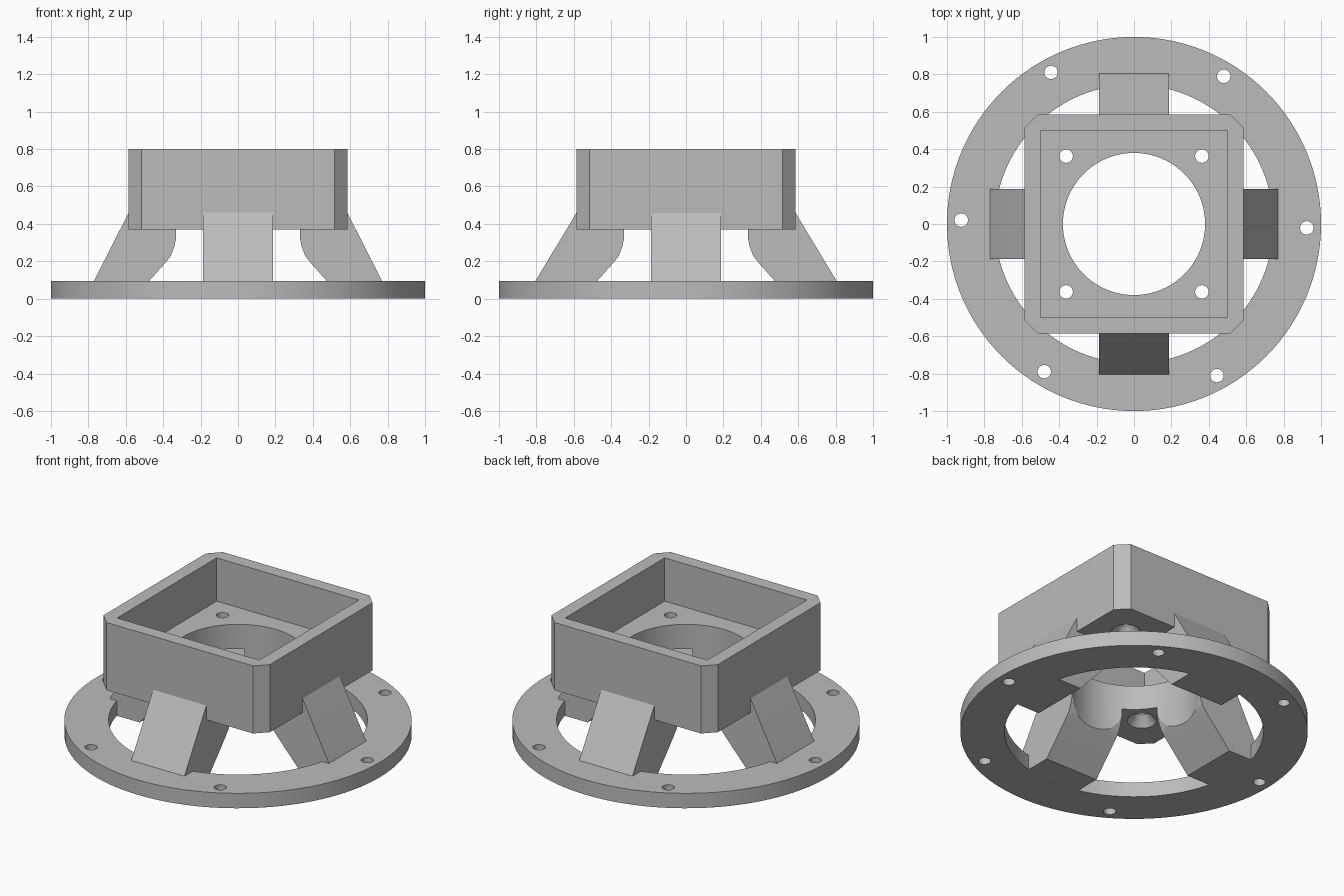
import bpy, bmesh, math

if "Cube" in bpy.data.objects:
    bpy.data.objects.remove(bpy.data.objects["Cube"], do_unlink=True)

grey = bpy.data.materials.new("plain_grey")
grey.use_nodes = True
grey.diffuse_color = (0.5, 0.5, 0.5, 1)
grey.node_tree.nodes["Principled BSDF"].inputs["Base Color"].default_value = (0.5, 0.5, 0.5, 1)


def finish(name, bm):
    """Turn a bmesh into a grey object."""
    bmesh.ops.recalc_face_normals(bm, faces=bm.faces)
    mesh = bpy.data.meshes.new(name)
    bm.to_mesh(mesh)
    bm.free()
    mesh.materials.append(grey)
    obj = bpy.data.objects.new(name, mesh)
    bpy.context.collection.objects.link(obj)
    return obj


def prism(name, points, vector):
    """Extrude a flat outline of 3D points along a vector."""
    bm = bmesh.new()
    face = bm.faces.new([bm.verts.new(p) for p in points])
    top = bmesh.ops.extrude_face_region(bm, geom=[face])["geom"]
    bmesh.ops.translate(bm, vec=vector, verts=[v for v in top if isinstance(v, bmesh.types.BMVert)])
    return finish(name, bm)


def lathe(name, profile, x=0, y=0, steps=96, ring=False):
    """Revolve (radius, height) points; solid with caps, or a closed ring."""
    bm = bmesh.new()
    turns = [2 * math.pi * i / steps for i in range(steps)]
    loops = [[bm.verts.new((x + r * math.cos(a), y + r * math.sin(a), z)) for a in turns]
             for r, z in profile]
    pairs = list(zip(loops, loops[1:]))
    if ring:
        pairs.append((loops[-1], loops[0]))
    else:
        bm.faces.new(loops[0])
        bm.faces.new(loops[-1])
    for a, b in pairs:
        for i in range(steps):
            j = (i + 1) % steps
            bm.faces.new((a[i], a[j], b[j], b[i]))
    return finish(name, bm)


def activate(obj):
    bpy.ops.object.select_all(action='DESELECT')
    obj.select_set(True)
    bpy.context.view_layer.objects.active = obj


def cut(obj, cutters):
    """Subtract each cutter, then discard it."""
    for c in cutters:
        mod = obj.modifiers.new("cut", 'BOOLEAN')
        mod.operation, mod.solver, mod.object = 'DIFFERENCE', 'EXACT', c
        activate(obj)
        bpy.ops.object.modifier_apply(modifier=mod.name)
        bpy.data.objects.remove(c, do_unlink=True)


def smooth(obj):
    activate(obj)
    bpy.ops.object.shade_smooth_by_angle(angle=math.radians(25))


FLANGE_TOP, BOX_BOTTOM, FLOOR, BOX_TOP = 0.095, 0.37, 0.525, 0.8
BORE, HOLE = 0.38, 0.036

# Base flange with six bolt holes
flange = lathe("base_flange", [(0.745, 0), (1, 0), (1, FLANGE_TOP), (0.745, FLANGE_TOP)],
               steps=128, ring=True)
holes = []
for i in range(6):
    a = math.radians(60 * i - 1.3)
    holes.append(lathe("hole_cutter", [(HOLE, -0.1), (HOLE, 0.2)],
                       0.924 * math.cos(a), 0.924 * math.sin(a), 32))
cut(flange, holes)
smooth(flange)

# Square housing with chamfered corners
h, c = 0.585, 0.515
outline = [(h, -c), (h, c), (c, h), (-c, h), (-h, c), (-h, -c), (-c, -h), (c, -h)]
housing = prism("square_housing", [(x, y, BOX_BOTTOM) for x, y in outline],
                (0, 0, BOX_TOP - BOX_BOTTOM))

# Open cavity, central bore and four countersunk screw holes
w = 0.5
cutters = [prism("cavity_cutter", [(x, y, FLOOR) for x, y in ((w, -w), (w, w), (-w, w), (-w, -w))],
                 (0, 0, 0.5)),
           lathe("bore_cutter", [(BORE, 0.2), (BORE, 0.7)])]
for sx in (-1, 1):
    for sy in (-1, 1):
        cutters.append(lathe("screw_cutter",
                             [(0.085, 0.3), (0.085, BOX_BOTTOM), (HOLE, 0.43), (HOLE, 0.65)],
                             sx * 0.363, sy * 0.363, 32))
cut(housing, cutters)
smooth(housing)

# Four sloping legs, hollowed on the inside to follow the bore
for name, turn, foot in (("left_leg", 0, 0.77), ("back_leg", 90, 0.805),
                         ("right_leg", 180, 0.77), ("front_leg", 270, 0.805)):
    side = [(foot, 0.0005), (foot, FLANGE_TOP), (0.582, 0.465), (0.56, 0.5), (0.31, 0.5),
            (0.33, 0.33), (0.34, 0.28), (0.36, 0.228), (0.39, 0.19), (0.475, 0.095),
            (0.56, 0.0005)]
    leg = prism(name, [(r, -0.187, z) for r, z in side], (0, 0.374, 0))
    cut(leg, [lathe("leg_cutter", [(BORE, -0.1), (BORE, 0.7)])])
    leg.rotation_euler.z = math.radians(turn)
    smooth(leg)
